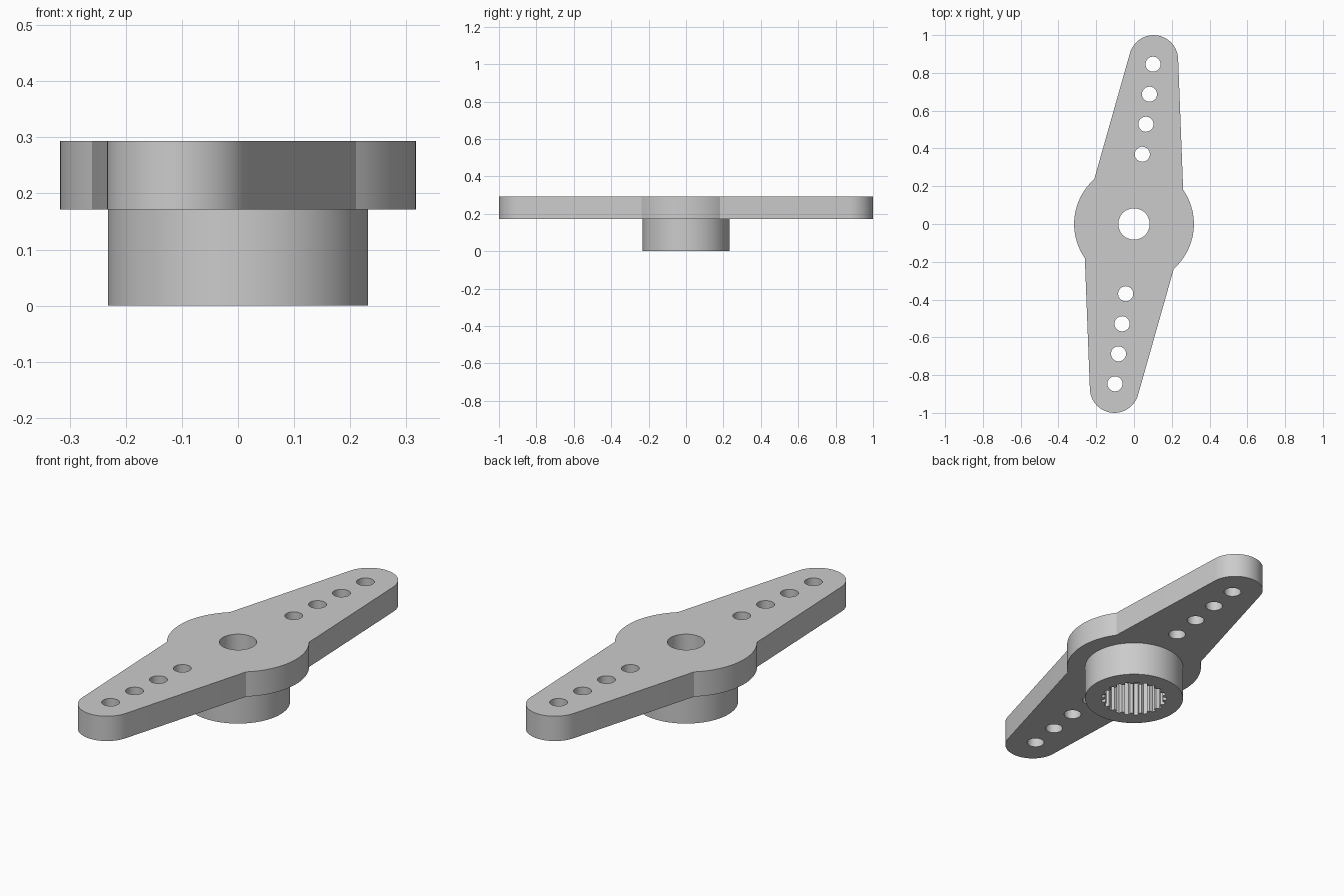
import bpy
import bmesh
from math import sin, cos, pi, radians
from mathutils import Vector, Matrix

cube = bpy.data.objects.get("Cube")
if cube:
    bpy.data.objects.remove(cube, do_unlink=True)

# Sizes
TILT = radians(-6.8)
PLATE_BOTTOM, PLATE_TOP = 0.171, 0.293
HUB_R, BOSS_R, BORE_R = 0.317, 0.232, 0.083
TIP_R, TIP_DIST = 0.13, 0.876
HOLE_R, HOLE_START, HOLE_STEP, HOLE_COUNT = 0.04, 0.372, 0.16, 4
TEETH, ROOT_R, CREST_R = 21, 0.154, 0.138

grey = bpy.data.materials.new("grey_plastic")
grey.use_nodes = True
grey.diffuse_color = (0.6, 0.6, 0.6, 1)
grey.node_tree.nodes["Principled BSDF"].inputs["Base Color"].default_value = (0.6, 0.6, 0.6, 1)


def arc(radius, start, end, steps, centre=(0, 0)):
    c = Vector(centre)
    angles = [start + (end - start) * i / steps for i in range(steps + 1)]
    return [c + Vector((cos(a), sin(a))) * radius for a in angles]


def circle(radius, steps, centre=(0, 0)):
    return arc(radius, 0, 2 * pi, steps, centre)[:-1]


def slab(name, loops, bottom, top):
    """Extrude an outline with holes between two heights."""
    curve = bpy.data.curves.new(name + "_profile", "CURVE")
    curve.dimensions = "2D"
    curve.fill_mode = "BOTH"
    curve.extrude = (top - bottom) / 2
    for loop in loops:
        spline = curve.splines.new("POLY")
        spline.points.add(len(loop) - 1)
        for point, p in zip(spline.points, loop):
            point.co = (p.x, p.y, 0, 1)
        spline.use_cyclic_u = True
    helper = bpy.data.objects.new(name + "_profile", curve)
    bpy.context.collection.objects.link(helper)
    graph = bpy.context.evaluated_depsgraph_get()
    mesh = bpy.data.meshes.new_from_object(helper.evaluated_get(graph))
    bpy.data.objects.remove(helper, do_unlink=True)

    bm = bmesh.new()
    bm.from_mesh(mesh)
    bmesh.ops.remove_doubles(bm, verts=bm.verts, dist=0.0001)
    bmesh.ops.recalc_face_normals(bm, faces=bm.faces)
    bmesh.ops.translate(bm, verts=bm.verts, vec=(0, 0, (top + bottom) / 2))
    bm.to_mesh(mesh)
    bm.free()
    mesh.name = name
    mesh.materials.clear()
    mesh.materials.append(grey)
    obj = bpy.data.objects.new(name, mesh)
    bpy.context.collection.objects.link(obj)
    bpy.ops.object.select_all(action="DESELECT")
    obj.select_set(True)
    bpy.context.view_layer.objects.active = obj
    bpy.ops.object.shade_smooth_by_angle(angle=radians(25))
    return obj


# Two-armed plate: hub arc and rounded tip, repeated by a half turn
shoulder, tangent = radians(41.6), radians(9)
half = arc(HUB_R, -shoulder, shoulder, 24)
half += arc(TIP_R, tangent, pi - tangent, 28, (0, TIP_DIST))
outline, holes = [], [circle(BORE_R, 48)]
for turn in (0, pi):
    spin = Matrix.Rotation(TILT + turn, 2)
    outline += [spin @ p for p in half]
    for i in range(HOLE_COUNT):
        centre = spin @ Vector((0, HOLE_START + i * HOLE_STEP))
        holes.append(circle(HOLE_R, 32, centre))
slab("arm_plate", [outline] + holes, PLATE_BOTTOM, PLATE_TOP)

# Boss below the plate with a toothed socket
socket = []
for i in range(TEETH):
    for radius, offset in ((ROOT_R, 0), (ROOT_R, 0.4), (CREST_R, 0.55), (CREST_R, 0.85)):
        a = 2 * pi * (i + offset) / TEETH
        socket.append(Vector((cos(a), sin(a))) * radius)
slab("toothed_boss", [circle(BOSS_R, 96), socket], 0, PLATE_BOTTOM)
